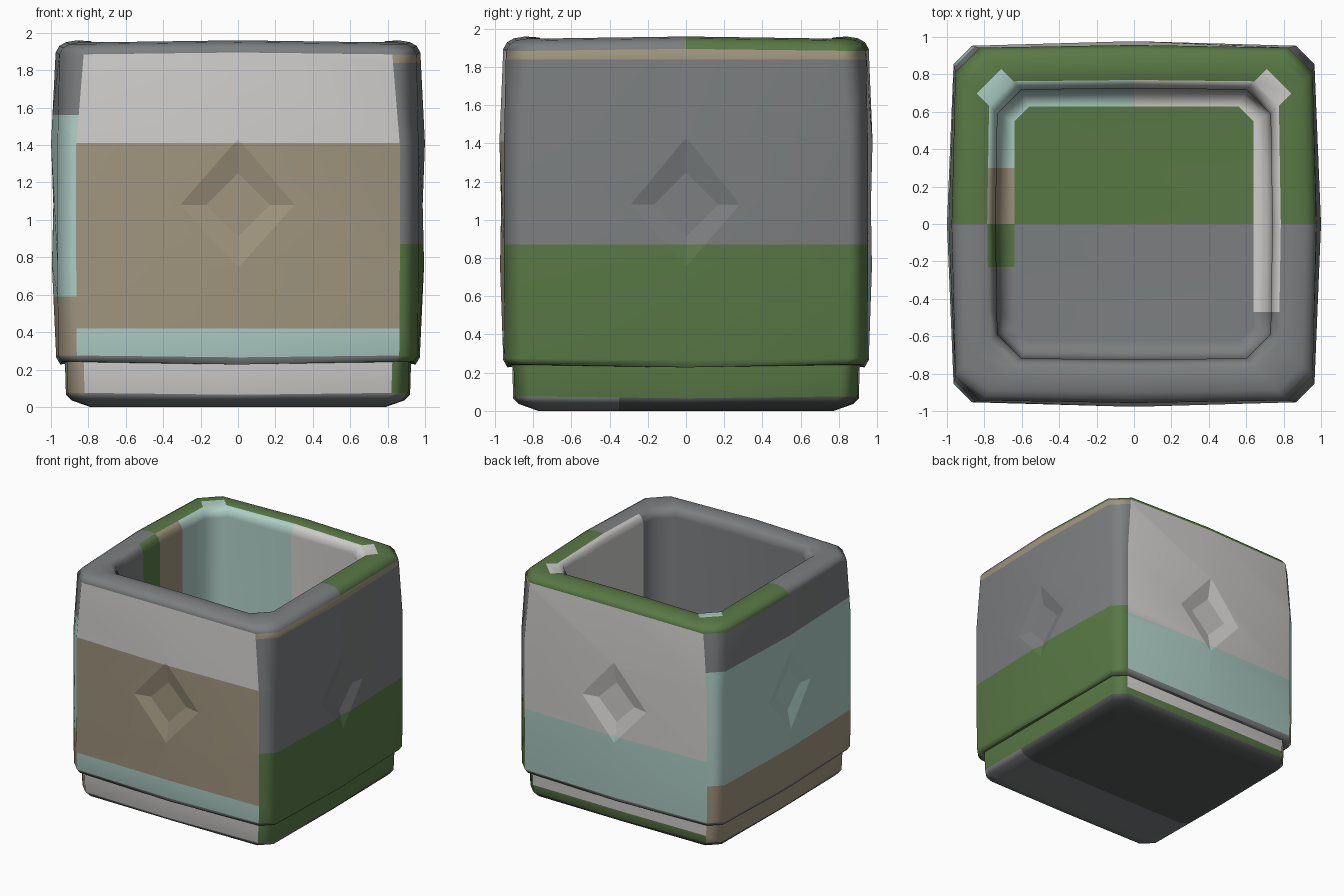
import bpy, bmesh
from mathutils import Vector, Matrix

if "Cube" in bpy.data.objects:
    bpy.data.objects.remove(bpy.data.objects["Cube"])

COLOURS = {
    "grey": (0.20, 0.21, 0.215), "green": (0.10, 0.19, 0.06),
    "white": (0.62, 0.61, 0.60), "pale_blue": (0.42, 0.61, 0.56),
    "tan": (0.35, 0.30, 0.21), "dark_grey": (0.09, 0.095, 0.095),
}
NAMES = list(COLOURS)


def make_material(name, rgb):
    mat = bpy.data.materials.new(name)
    mat.use_nodes = True
    mat.diffuse_color = (*rgb, 1)
    bsdf = mat.node_tree.nodes["Principled BSDF"]
    bsdf.inputs["Base Color"].default_value = (*rgb, 1)
    bsdf.inputs["Roughness"].default_value = 0.7
    return mat


def new_object(name, bm):
    mesh = bpy.data.meshes.new(name)
    bm.to_mesh(mesh)
    bm.free()
    obj = bpy.data.objects.new(name, mesh)
    bpy.context.collection.objects.link(obj)
    return obj


def ring(bm, hx, chamfer, bulge, z, rise):
    """Chamfered square loop whose side midpoints bulge outward."""
    hy = hx - 0.012
    by = bulge * 0.7
    quarter = [(hx + bulge, 0, rise), (hx, hy - chamfer, 0), (hx - chamfer, hy, 0), (0, hy + by, rise)]
    half = quarter + [(-x, y, r) for x, y, r in quarter[2:0:-1]]
    loop = half + [(-x, -y, r) for x, y, r in half]
    return [bm.verts.new((x, y, z + r)) for x, y, r in loop]


# Pot shell: half width, corner chamfer, side bulge, height, midpoint rise
PROFILE = [
    (0.78, 0.08, 0.01, 0, 0),
    (0.88, 0.09, 0.01, 0.035, 0),
    (0.91, 0.09, 0.01, 0.075, -0.01),
    (0.915, 0.09, 0.01, 0.24, -0.01),
    (0.94, 0.09, 0.01, 0.242, -0.015),
    (0.962, 0.1, 0.01, 0.275, -0.01),
    (0.965, 0.1, 0.03, 0.76, 0),
    (0.965, 0.1, 0.035, 1.4, 0),
    (0.955, 0.13, 0.02, 1.885, 0.01),
    (0.935, 0.14, 0.02, 1.92, 0.01),
    (0.9, 0.13, 0.02, 1.94, 0.01),
    (0.84, 0.13, 0.02, 1.95, 0.01),
    (0.775, 0.13, 0.01, 1.945, 0.01),
    (0.745, 0.13, 0.01, 1.92, 0.005),
    (0.73, 0.13, 0.01, 1.87, 0),
    (0.73, 0.13, 0.01, 0.36, 0),
    (0.7, 0.11, 0.01, 0.29, 0),
    (0.64, 0.08, 0, 0.25, 0),
]
bm = bmesh.new()
loops = [ring(bm, *row) for row in PROFILE]
for low, high in zip(loops, loops[1:]):
    for i in range(len(low)):
        j = (i + 1) % len(low)
        bm.faces.new((low[i], low[j], high[j], high[i]))
bm.faces.new(loops[0][::-1])
bm.faces.new(loops[-1])
bmesh.ops.recalc_face_normals(bm, faces=bm.faces)
pot = new_object("planter_pot", bm)
for name in NAMES:
    pot.data.materials.append(make_material(name, COLOURS[name]))

# Shallow diamond recess on every side
bm = bmesh.new()
for direction, floor in (((1, 0, 0), 0.963), ((-1, 0, 0), 0.963),
                         ((0, 1, 0), 0.94), ((0, -1, 0), 0.94)):
    out = Vector(direction)
    place = Matrix.Translation(out * (floor + 0.05) + Vector((0, 0, 1.08)))
    turn = out.to_track_quat("Z", "Y").to_matrix().to_4x4()
    bmesh.ops.create_cone(bm, cap_ends=True, segments=4, radius1=0.17,
                          radius2=0.66, depth=0.1, matrix=place @ turn)
cutter = new_object("diamond_cutter", bm)
cutter.hide_render = True
cut_mod = pot.modifiers.new("diamonds", "BOOLEAN")
cut_mod.operation = "DIFFERENCE"
cut_mod.solver = "EXACT"
cut_mod.object = cutter
bpy.ops.object.select_all(action="DESELECT")
bpy.context.view_layer.objects.active = pot
pot.select_set(True)
bpy.ops.object.modifier_apply(modifier=cut_mod.name)
bpy.data.objects.remove(cutter)


def zone(face):
    c, n = face.calc_center_median(), face.normal
    if c.z < 0.1 and n.z < -0.2:
        return "underside"
    if c.z < 0.5 and n.z > 0.95:
        return "floor"
    if max(abs(c.x), abs(c.y)) < 0.78 and n.x * c.x + n.y * c.y < 0:
        return "inside"
    if c.z > 1.89:
        return "rim"
    if c.z < 0.3 and n.z < -0.35:
        return "ledge"
    if abs(n.y) > 0.85:
        return "front" if n.y < 0 else "back"
    return "right_hand" if c.x > 0 else "left_hand"


# Colour boundaries: zone -> axis and positions of the cuts
CUTS = {
    "front": (2, (0.42, 1.41)), "back": (2, (0.135, 0.8)),
    "right_hand": (2, (0.87, 1.84)), "left_hand": (2, (0.59, 1.56)),
    "inside": (1, (-0.47, -0.23, 0, 0.3)), "floor": (1, (0,)),
    "rim": (1, (0,)), "underside": (1, (-0.35,)),
}


def colour(face):
    c, where = face.calc_center_median(), zone(face)
    if where == "underside":
        return "grey" if c.y < -0.35 else "dark_grey"
    if where in ("floor", "rim"):
        return "green" if c.y > 0 else "grey"
    if where == "inside":
        if c.x > 0:
            return "white" if c.y > -0.47 else "grey"
        return ("pale_blue" if c.y > 0.3 else "tan" if c.y > 0
                else "green" if c.y > -0.23 else "grey")
    if where == "ledge":
        return "green" if c.x > 0.9 else "grey"
    if where == "front":
        if c.z < 0.24 or c.z > 1.41:
            return "white"
        return "pale_blue" if c.z < 0.42 else "tan"
    if where == "back":
        if c.z < 0.24:
            return "green" if c.z < 0.135 else "white"
        return "pale_blue" if c.z < 0.8 else "white"
    if where == "right_hand":
        return "green" if c.z < 0.87 else "grey" if c.z < 1.84 else "tan"
    return "tan" if c.z < 0.59 else "pale_blue" if c.z < 1.56 else "grey"


def in_diamond(face):
    """True for the facets of a recess, which stay flat."""
    return all(min(abs(v.co.x), abs(v.co.y)) + abs(v.co.z - 1.08) < 0.42
               and max(abs(v.co.x), abs(v.co.y)) > 0.85 for v in face.verts)


# Cut the boundaries into the surface, then colour each face
bm = bmesh.new()
bm.from_mesh(pot.data)
bm.normal_update()
for where, (axis, positions) in CUTS.items():
    for position in positions:
        point, normal = Vector(), Vector()
        point[axis], normal[axis] = position, 1
        faces = [f for f in bm.faces if zone(f) == where]
        edges = {e for f in faces for e in f.edges}
        verts = {v for f in faces for v in f.verts}
        bmesh.ops.bisect_plane(bm, geom=faces + list(edges) + list(verts),
                               dist=0.0001, plane_co=point, plane_no=normal)
        bm.normal_update()
for face in bm.faces:
    face.material_index = NAMES.index(colour(face))
facets = [f.index for f in bm.faces if in_diamond(f)]
bm.to_mesh(pot.data)
bm.free()

# Soft corners, crisp recesses
bpy.ops.object.shade_smooth_by_angle(angle=0.9)
for i in facets:
    pot.data.polygons[i].use_smooth = False
soften = pot.modifiers.new("even_shading", "WEIGHTED_NORMAL")
soften.keep_sharp = True
